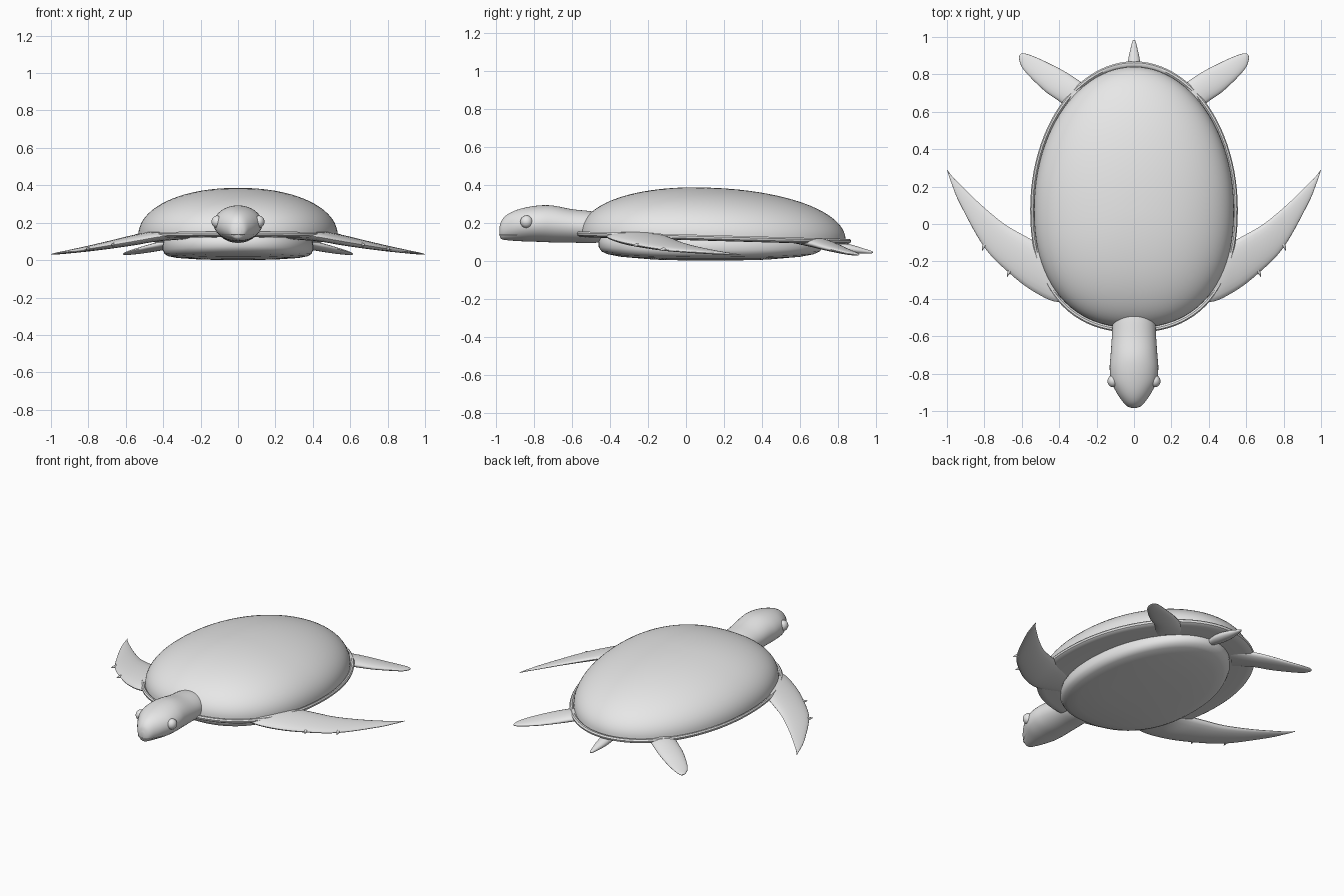
import bpy, bmesh, math
from mathutils import Matrix

if "Cube" in bpy.data.objects:
    bpy.data.objects.remove(bpy.data.objects["Cube"])

grey = bpy.data.materials.new("plain grey")
grey.diffuse_color = (0.8, 0.8, 0.8, 1)
grey.use_nodes = True
grey.node_tree.nodes["Principled BSDF"].inputs["Base Color"].default_value = grey.diffuse_color
TAU = 2 * math.pi


def finish(name, bm, mirror=False, angle=40):
    bmesh.ops.recalc_face_normals(bm, faces=bm.faces)
    me = bpy.data.meshes.new(name)
    bm.to_mesh(me)
    bm.free()
    me.materials.append(grey)
    ob = bpy.data.objects.new(name, me)
    bpy.context.collection.objects.link(ob)
    bpy.ops.object.select_all(action='DESELECT')
    ob.select_set(True)
    bpy.context.view_layer.objects.active = ob
    bpy.ops.object.shade_smooth_by_angle(angle=math.radians(angle))
    if mirror:
        m = ob.modifiers.new("mirror", 'MIRROR')
        m.use_mirror_merge = False
    return ob


def loft(name, rings, **kw):
    bm = bmesh.new()
    vs = [[bm.verts.new(p) for p in r] for r in rings]
    n = len(rings[0])
    for a, b in zip(vs, vs[1:]):
        for i in range(n):
            j = (i + 1) % n
            bm.faces.new((a[i], a[j], b[j], b[i]))
    bm.faces.new(vs[0])
    bm.faces.new(vs[-1])
    return finish(name, bm, **kw)


def smooth(pts, k=5):
    """Catmull-Rom interpolation of station tuples."""
    out = []
    for i in range(len(pts) - 1):
        p0, p1, p2 = pts[max(i - 1, 0)], pts[i], pts[i + 1]
        p3 = pts[min(i + 2, len(pts) - 1)]
        for s in range(k):
            t = s / k
            out.append(tuple(0.5 * (2 * b + (c - a) * t + (2 * a - 5 * b + 4 * c - d) * t * t
                                    + (3 * b - a - 3 * c + d) * t ** 3)
                             for a, b, c, d in zip(p0, p1, p2, p3)))
    return out + [pts[-1]]


def egg(i, n=96):
    """Shell outline: blunt at the front, elliptical at the rear."""
    a = TAU * i / n
    c, s = math.cos(a), math.sin(a)
    e, half = (2.3, 0.66) if s < 0 else (2.0, 0.79)
    r = (abs(c) ** e + abs(s) ** e) ** (-1 / e)
    return 0.555 * c * r, 0.08 + half * s * r


def tube(name, stations, n=28, **kw):
    """Elliptical sections (x, y, z, rx, rz) stacked along y."""
    return loft(name, [[(x + rx * math.cos(TAU * i / n), y, z + rz * math.sin(TAU * i / n))
                        for i in range(n)] for x, y, z, rx, rz in stations], **kw)


def flipper(name, stations, n=20):
    """Lens sections between two edges (x1, y1, x2, y2, z, half thickness)."""
    rings = []
    for x1, y1, x2, y2, z, t in smooth(stations):
        ring = []
        for i in range(n):
            a = TAU * i / n
            w = 0.5 - 0.5 * math.cos(a)
            x = x1 + (x2 - x1) * w
            ring.append((x, y1 + (y2 - y1) * w, z + t * math.sin(a)))
        rings.append(ring)
    return loft(name, rings, mirror=True, angle=60)


def ball(name, pos, r, scale=(1, 1, 1)):
    bm = bmesh.new()
    m = Matrix.Translation(pos) @ Matrix.Diagonal((*scale, 1))
    bmesh.ops.create_uvsphere(bm, u_segments=20, v_segments=12, radius=r, matrix=m)
    return finish(name, bm, mirror=True)


# Shell: dome, raised rim and recessed underside
profile = []
for k in range(1, 25):
    r = max(math.sin(k / 24 * math.pi / 2), 0.002)
    profile.append((0.962 * r, 0.258 * max(0, 1 - r ** 2.1) ** (1 / 2.1)))
profile += [(0.975, 0.008), (0.99, 0.008), (1, 0), (0.995, -0.012), (0.975, -0.02),
            (0.93, -0.022), (0.8, -0.02), (0.5, -0.02)]
shell = []
for s, h in profile:
    ring = []
    for i in range(96):
        x, y = egg(i)
        y = 0.1 + (y - 0.1) * s
        ring.append((x * s, y, 0.13 - 0.028 * y + h))
    shell.append(ring)
loft("shell", shell)

# Belly plate
belly = []
for s, z in [(0.95, 0.13), (0.99, 0.1), (1, 0.08), (1, 0.055), (0.975, 0.032), (0.92, 0.02),
             (0.8, 0.011), (0.5, 0.003), (0.2, 0.0005), (0.01, 0)]:
    ring = []
    for i in range(96):
        x, y = egg(i)
        t = (y - 0.145) / 0.725 * s
        ring.append((x * 0.725 * s, 0.13 + 0.59 * t, z + 0.018 * abs(t) ** 3))
    belly.append(ring)
loft("belly_plate", belly)

# Head and neck
head = smooth([(0, -0.42, .172, .09, .07), (0, -0.5, .176, .112, .084), (0, -0.6, .183, .118, .088),
               (0, -0.7, .193, .125, .097), (0, -0.77, .195, .13, .096), (0, -0.84, .191, .122, .09),
               (0, -0.9, .184, .094, .08), (0, -0.945, .174, .064, .066),
               (0, -0.972, .162, .04, .048), (0, -0.983, .155, .014, .02)])
tube("head", head, n=40)
ball("eye", (0.112, -0.84, 0.205), 0.033, (0.9, 1, 1))
ball("nostril", (0.014, -0.971, 0.188), 0.005)

# Mouth seam following the snout
side = [(rx * math.sqrt(1 - ((0.136 - z) / rz) ** 2), y) for _, y, z, rx, rz in head
        if y < -0.88 and abs(0.136 - z) < rz]
path = side + [(-x, y) for x, y in reversed(side)]
loft("mouth_seam", [[(x * 1.01 + 0.002 * a, y - 0.002 * abs(a), 0.136 + 0.002 * b)
                     for a, b in ((1, 0), (0, 1), (-1, 0), (0, -1))] for x, y in path])

# Tail
tube("tail", smooth([(0, 0.68, .085, .004, .004), (0, 0.7, .083, .02, .016), (0, 0.78, .075, .036, .027),
                     (0, 0.87, .061, .032, .023), (0, 0.94, .05, .018, .013),
                     (0, 0.975, .045, .009, .007), (0, 0.985, .044, .002, .002)]))

# Front flippers: long swept blades
flipper("front_flipper", [
    (.25, -.38, .33, -.16, .135, .024), (.40, -.418, .48, -.115, .127, .028),
    (.53, -.365, .60, -.055, .105, .027), (.66, -.268, .70, .005, .083, .022),
    (.80, -.125, .82, .105, .060, .015), (.93, .107, .93, .211, .041, .008),
    (.975, .215, .972, .255, .035, .005), (1.0, .287, .998, .289, .031, .002)])

# Rear flippers: short paddles
flipper("rear_flipper", [
    (.30, .54, .17, .68, .108, .02), (.374, .635, .278, .755, .093, .026),
    (.47, .705, .37, .815, .073, .022), (.556, .786, .46, .862, .053, .016),
    (.60, .84, .54, .898, .04, .011), (.614, .88, .585, .912, .034, .007),
    (.613, .90, .603, .911, .031, .003)])

# Claws on the leading edges
for name, x, y, z in (("inner_claw", .662, -.257, .083), ("outer_claw", .797, -.118, .060)):
    tube(name, [(x, y + 0.01, z, .010, .010), (x + .004, y, z, .010, .010),
                (x + .011, y - .012, z - .001, .006, .006), (x + .016, y - .026, z - .003, .001, .001)],
         n=12, mirror=True)
